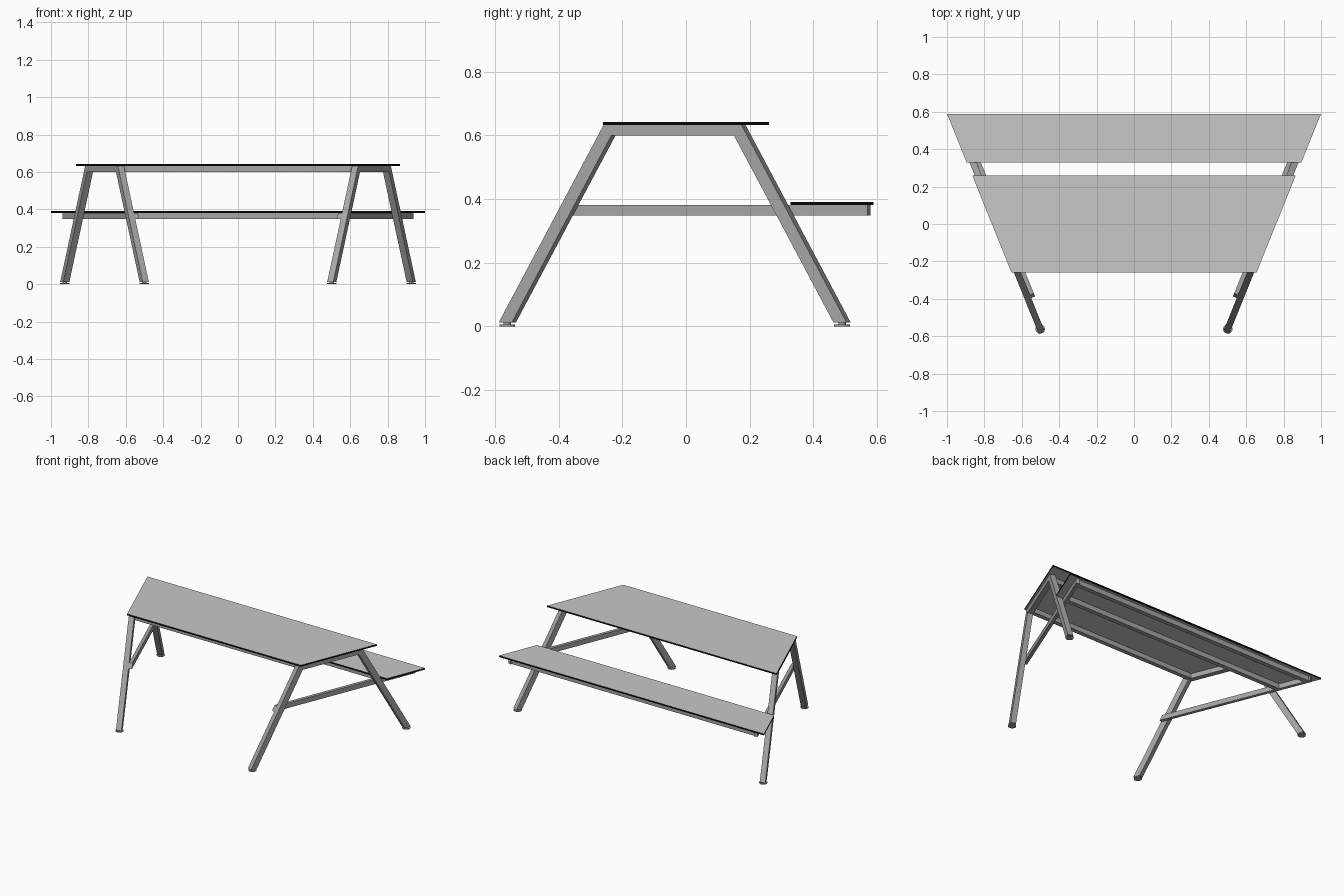
import bpy
import bmesh
from mathutils import Vector

cube = bpy.data.objects.get("Cube")
if cube:
    bpy.data.objects.remove(cube, do_unlink=True)


def make_material(name, value):
    mat = bpy.data.materials.new(name)
    mat.use_nodes = True
    colour = (value, value, value, 1)
    mat.diffuse_color = colour
    mat.node_tree.nodes["Principled BSDF"].inputs["Base Color"].default_value = colour
    return mat


PANEL = make_material("light grey panel", 0.58)
EDGE = make_material("black panel edge", 0.003)
STEEL = make_material("grey steel", 0.38)

SLOPE = 0.404                                   # splay of the ends, dx per dy
INWARD = Vector((-1, SLOPE, 0)).normalized()    # from the left frame to the middle
LEG, BRACE = 0.035, 0.022                       # tube thicknesses
FACE_X = 0.747                                  # outer frame face at y = 0


def prism(name, points, offset, materials):
    """Extrude a flat polygon by an offset vector."""
    bm = bmesh.new()
    face = bm.faces.new([bm.verts.new(p) for p in points])
    result = bmesh.ops.extrude_face_region(bm, geom=[face])
    moved = [v for v in result["geom"] if isinstance(v, bmesh.types.BMVert)]
    bmesh.ops.translate(bm, verts=moved, vec=offset)
    bmesh.ops.recalc_face_normals(bm, faces=bm.faces)
    # Upright faces take the last material
    for f in bm.faces:
        f.material_index = 0 if abs(f.normal.z) > 0.9 else len(materials) - 1
    mesh = bpy.data.meshes.new(name)
    bm.to_mesh(mesh)
    bm.free()
    for mat in materials:
        mesh.materials.append(mat)
    obj = bpy.data.objects.new(name, mesh)
    bpy.context.collection.objects.link(obj)
    return obj


def trapezoid(name, x_mid, y0, y1, z0, z1, materials):
    """Slab whose ends follow the splay."""
    a, b = x_mid + SLOPE * y0, x_mid + SLOPE * y1
    points = [(-a, y0, z0), (a, y0, z0), (b, y1, z0), (-b, y1, z0)]
    return prism(name, points, Vector((0, 0, z1 - z0)), materials)


def frame_part(name, profile, depth, thickness, side):
    """Extrude a (y, z) profile in the splayed frame plane, mirrored by side."""
    mirror = Vector((side, 1, 1))
    start = INWARD * depth
    points = [(Vector((FACE_X + SLOPE * y, y, z)) + start) * mirror for y, z in profile]
    return prism(name, points, INWARD * thickness * mirror, [STEEL])


def disc(name, x, y, radius, z0, z1):
    bpy.ops.mesh.primitive_cylinder_add(vertices=24, radius=radius, depth=z1 - z0,
                                        location=(x, y, (z0 + z1) / 2))
    obj = bpy.context.object
    obj.name = name
    obj.data.materials.append(STEEL)
    bpy.ops.object.shade_smooth_by_angle()


# Table top and bench seat
trapezoid("table_top", 0.76, -0.26, 0.26, 0.632, 0.642, [PANEL, EDGE])
trapezoid("bench_seat", 0.762, 0.328, 0.588, 0.381, 0.391, [PANEL, EDGE])

# Rails under the panels
for label, y in (("front", -0.218), ("back", 0.145)):
    trapezoid(f"table_{label}_rail", 0.709, y - 0.015, y + 0.015, 0.6, 0.632, [STEEL])
for label, y in (("front", 0.365), ("back", 0.553)):
    trapezoid(f"bench_{label}_rail", 0.686, y - 0.015, y + 0.015, 0.348, 0.381, [STEEL])

# Splayed end frames: arch of two legs and a top beam, with a bench arm inside
ARCH = [(-0.588, 0.012), (-0.547, 0.012), (-0.234, 0.6), (0.15, 0.6),
        (0.463, 0.012), (0.504, 0.012), (0.174, 0.632), (-0.259, 0.632)]
ARM = [(-0.409, 0.348), (0.557, 0.348), (0.557, 0.381), (-0.392, 0.381)]
for label, side in (("left", 1), ("right", -1)):
    frame_part(f"{label}_leg_frame", ARCH, 0, LEG, side)
    frame_part(f"{label}_bench_arm", ARM, LEG, BRACE, side)
    # Levelling feet
    for end, y in (("front", -0.5675), ("back", 0.4835)):
        foot = Vector((FACE_X + SLOPE * y, y, 0)) + INWARD * LEG / 2
        disc(f"{label}_{end}_foot_pad", side * foot.x, foot.y, 0.025, 0, 0.006)
        disc(f"{label}_{end}_foot_stem", side * foot.x, foot.y, 0.012, 0.006, 0.014)
